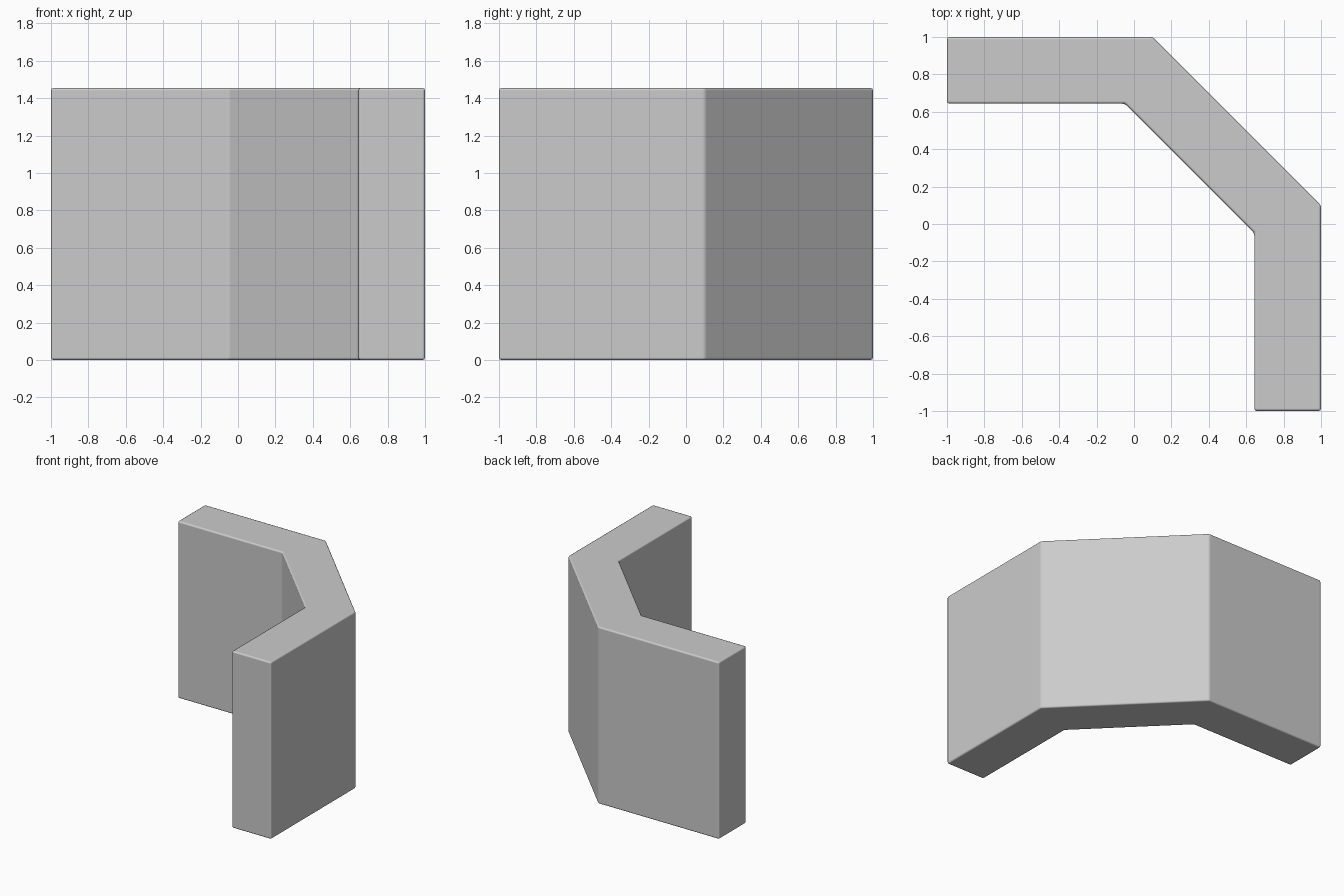
import bpy, bmesh

if "Cube" in bpy.data.objects:
    bpy.data.objects.remove(bpy.data.objects["Cube"])

HEIGHT = 1.455
INNER = 0.643     # inner face of each straight wing
OUT_C = 0.10      # outer bend position
IN_C = -0.048     # inner bend position

# Plan outline, mirrored across the x = y diagonal
half = [(-1, INNER), (IN_C, INNER)]
outer = [(OUT_C, 1), (-1, 1)]
profile = (half + [(y, x) for x, y in reversed(half)]
           + [(y, x) for x, y in reversed(outer)] + outer)

# Angled wall: extruded outline
bm = bmesh.new()
base = bm.faces.new([bm.verts.new((x, y, 0)) for x, y in profile])
ext = bmesh.ops.extrude_face_region(bm, geom=[base])
top = [v for v in ext["geom"] if isinstance(v, bmesh.types.BMVert)]
bmesh.ops.translate(bm, verts=top, vec=(0, 0, HEIGHT))
bmesh.ops.recalc_face_normals(bm, faces=bm.faces[:])
mesh = bpy.data.meshes.new("angled_wall")
bm.to_mesh(mesh)
bm.free()
wall = bpy.data.objects.new("angled_wall", mesh)
bpy.context.collection.objects.link(wall)

# Small softened edges
bevel = wall.modifiers.new("soft_edges", "BEVEL")
bevel.width = 0.014
bevel.segments = 2
bevel.limit_method = "ANGLE"
bevel.harden_normals = True

bpy.context.view_layer.objects.active = wall
wall.select_set(True)
bpy.ops.object.shade_smooth()
